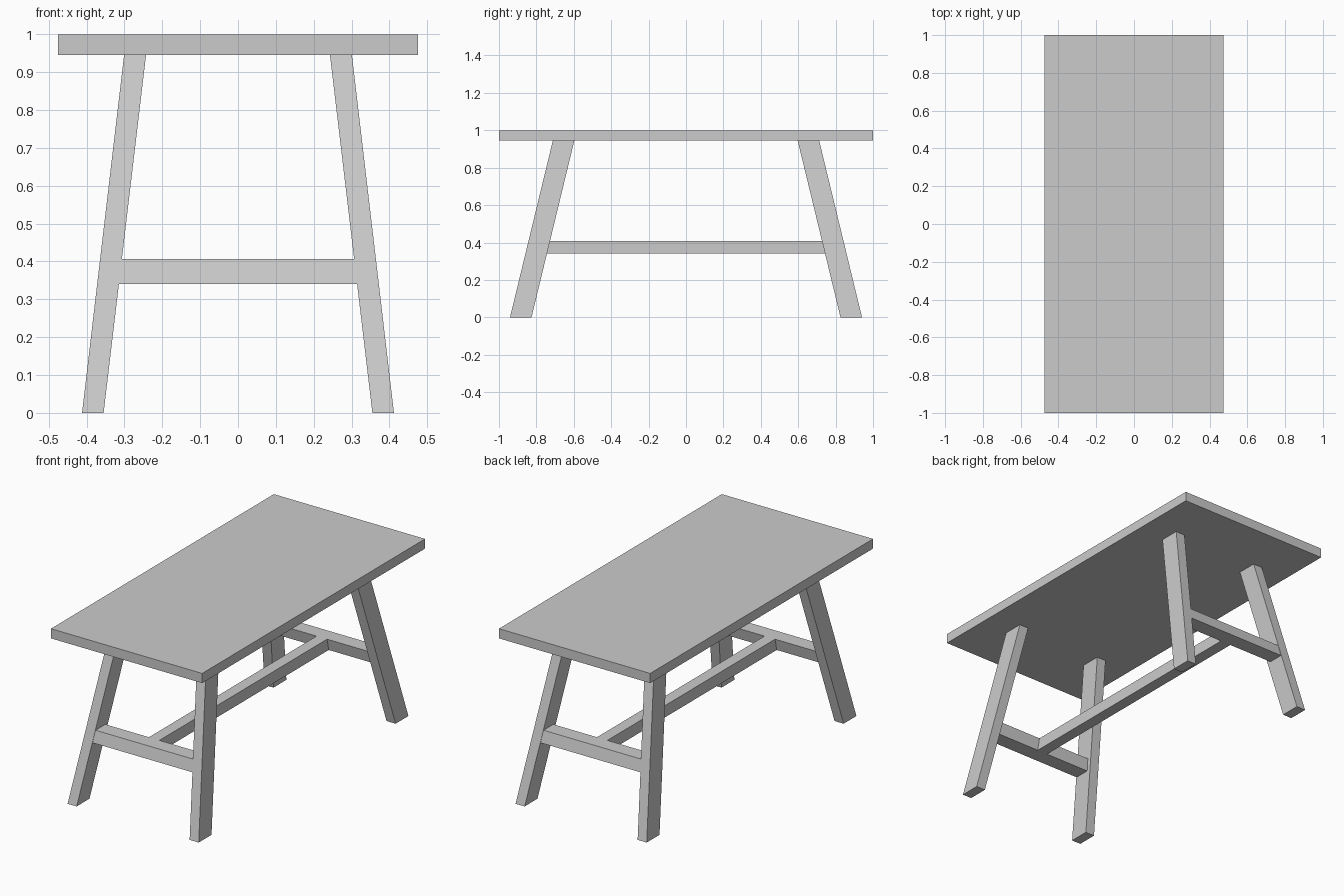
import bpy

if "Cube" in bpy.data.objects:
    bpy.data.objects.remove(bpy.data.objects["Cube"])


def prism(name, bottom, top):
    """Slanted box between two level rectangles: (x0, x1, y0, y1, z)."""
    verts = []
    for x0, x1, y0, y1, z in (bottom, top):
        verts += [(x0, y0, z), (x1, y0, z), (x1, y1, z), (x0, y1, z)]
    faces = [(3, 2, 1, 0), (4, 5, 6, 7)]
    faces += [(i, (i + 1) % 4, (i + 1) % 4 + 4, i + 4) for i in range(4)]
    mesh = bpy.data.meshes.new(name)
    mesh.from_pydata(verts, [], faces)
    obj = bpy.data.objects.new(name, mesh)
    bpy.context.collection.objects.link(obj)
    return obj


def mirror(obj, x, y):
    mod = obj.modifiers.new("Mirror", 'MIRROR')
    mod.use_axis = (x, y, False)
    mod.use_mirror_merge = False


UNDER = 0.945            # underside of the top
RAIL_Z = (0.34, 0.407)   # rail heights


def inner_x(z):
    """Inner face of the leg at height z."""
    return 0.355 - (0.355 - 0.243) * z / UNDER


# Tabletop
prism("tabletop", (-0.475, 0.475, -1, 1, UNDER), (-0.475, 0.475, -1, 1, 1.0))

# Four splayed legs
legs = prism("legs", (0.355, 0.412, 0.826, 0.941, 0),
             (0.243, 0.301, 0.597, 0.712, UNDER))
mirror(legs, True, True)

# Cross rails between each pair of legs, leaning with them
z0, z1 = RAIL_Z
rails = prism("cross_rails", (-inner_x(z0), inner_x(z0), 0.767, 0.856, z0),
              (-inner_x(z1), inner_x(z1), 0.752, 0.840, z1))
mirror(rails, False, True)

# Long stretcher joining the cross rails
prism("stretcher", (-0.033, 0.033, -0.767, 0.767, z0),
      (-0.033, 0.033, -0.752, 0.752, z1))
